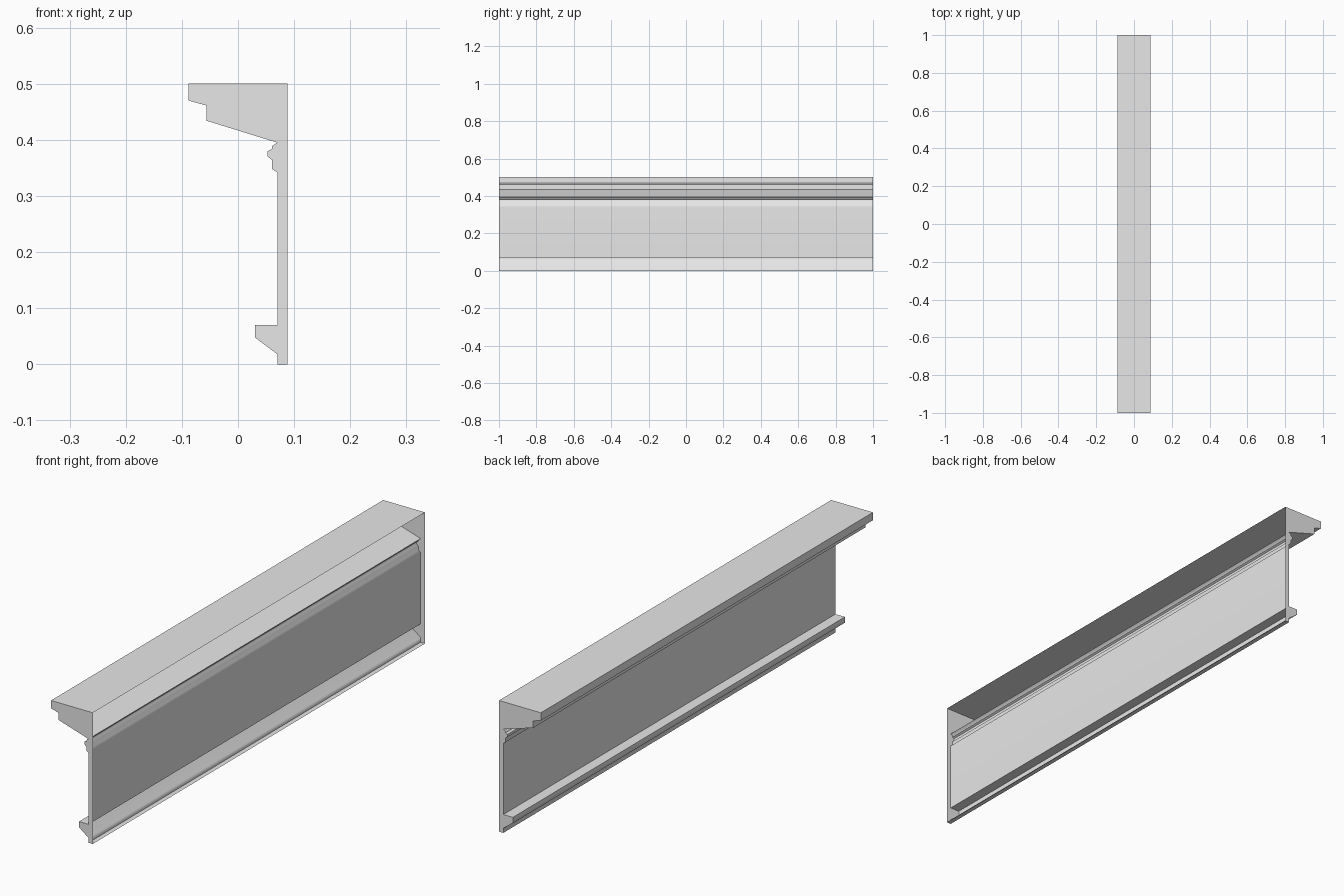
import bpy
import bmesh
import math

cube = bpy.data.objects.get("Cube")
if cube:
    bpy.data.objects.remove(cube, do_unlink=True)

HALF_LENGTH = 1.0
SHARP_ANGLE = math.radians(60)

# Plain grey finish
grey = bpy.data.materials.new("plain_grey")
grey.use_nodes = True
grey.diffuse_color = (0.8, 0.8, 0.8, 1)
grey.node_tree.nodes["Principled BSDF"].inputs["Base Color"].default_value = (0.8, 0.8, 0.8, 1)

# Cross-section (x, z), from the top back edge round to the bottom back edge
crown = [(0.088, 0.5), (-0.088, 0.5), (-0.088, 0.47), (-0.056, 0.461),
         (-0.056, 0.434), (0.07, 0.395)]
bead = [(0.061, 0.389), (0.061, 0.384), (0.053, 0.38), (0.053, 0.37),
        (0.061, 0.364), (0.061, 0.348), (0.07, 0.342)]
ledge = [(0.07, 0.07), (0.03, 0.07), (0.03, 0.048), (0.07, 0.018)]
foot = [(0.07, 0), (0.088, 0)]
profile = crown + bead + ledge + foot

bm = bmesh.new()
near = [bm.verts.new((x, -HALF_LENGTH, z)) for x, z in profile]
far = [bm.verts.new((x, HALF_LENGTH, z)) for x, z in profile]

# Long strips between the ends; the back stays open
for i in range(len(profile) - 1):
    bm.faces.new((near[i], near[i + 1], far[i + 1], far[i]))

# Closed ends
bm.faces.new(near)
bm.faces.new(far[::-1])
bmesh.ops.recalc_face_normals(bm, faces=bm.faces)
bm.normal_update()

# The top must face upwards so that all faces look outwards
top = max(bm.faces, key=lambda f: f.calc_center_median().z)
if top.normal.z < 0:
    bmesh.ops.reverse_faces(bm, faces=bm.faces)

# Soft shading over the mouldings, hard corners elsewhere
for face in bm.faces:
    face.smooth = True
for edge in bm.edges:
    edge.smooth = edge.is_manifold and edge.calc_face_angle() < SHARP_ANGLE

mesh = bpy.data.meshes.new("cornice_moulding")
bm.to_mesh(mesh)
bm.free()
mesh.materials.append(grey)
cornice = bpy.data.objects.new("cornice_moulding", mesh)
bpy.context.collection.objects.link(cornice)

weighted = cornice.modifiers.new("weighted_normals", 'WEIGHTED_NORMAL')
weighted.keep_sharp = True
